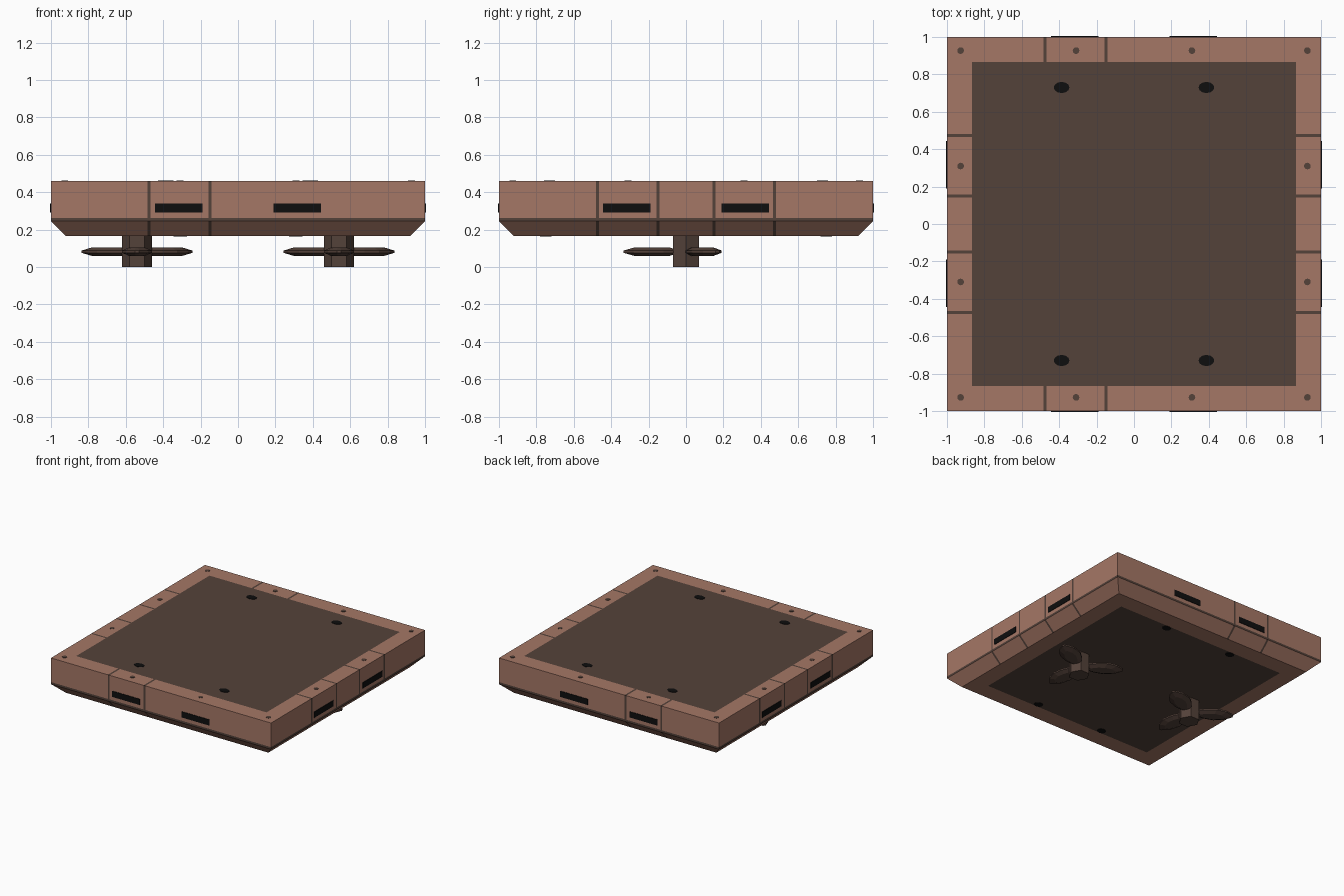
import bpy, bmesh, math
from mathutils import Vector, Matrix

if "Cube" in bpy.data.objects:
    bpy.data.objects.remove(bpy.data.objects["Cube"])


def mat(name, r, g, b):
    m = bpy.data.materials.new(name)
    lin = [((c / 255 + 0.055) / 1.055) ** 2.4 if c > 10 else c / 255 / 12.92 for c in (r, g, b)]
    m.diffuse_color = (*lin, 1)
    m.use_nodes = True
    m.node_tree.nodes["Principled BSDF"].inputs["Base Color"].default_value = m.diffuse_color
    return m


COPPER = mat("copper", 165, 119, 102)
BROWN = mat("dark_brown", 84, 66, 58)
BLACK = mat("black", 14, 14, 14)


def finish(name, bm, *mats):
    bmesh.ops.recalc_face_normals(bm, faces=bm.faces[:])
    me = bpy.data.meshes.new(name)
    bm.to_mesh(me)
    bm.free()
    for m in mats:
        me.materials.append(m)
    ob = bpy.data.objects.new(name, me)
    bpy.context.collection.objects.link(ob)
    return ob


def loft(bm, loops):
    """Skin a list of equal-length vertex loops and cap both ends."""
    rings = [[bm.verts.new(p) for p in lp] for lp in loops]
    n = len(rings[0])
    for a, b in zip(rings, rings[1:]):
        for i in range(n):
            bm.faces.new((a[i], a[(i + 1) % n], b[(i + 1) % n], b[i]))
    bm.faces.new(rings[0][::-1])
    bm.faces.new(rings[-1])


def square(r, z):
    return [(-r, -r, z), (r, -r, z), (r, r, z), (-r, r, z)]


# Platform: square slab with chamfered underside, cut along its painted regions
TOP, WALL, BASE = 0.46, 0.245, 0.165
TOP_PANEL, BASE_PANEL, SEAM = 0.865, 0.78, 0.008
X_SEAMS = (-0.475, -0.15)
Y_SEAMS = (-0.472, -0.15, 0.15, 0.472)

bm = bmesh.new()
loft(bm, [square(0.92, BASE), square(1, WALL), square(1, TOP)])


def cut(axis, value):
    no = Vector((0, 0, 0))
    no[axis] = 1
    bmesh.ops.bisect_plane(bm, geom=bm.verts[:] + bm.edges[:] + bm.faces[:],
                           plane_co=no * value, plane_no=no)


for axis, seams in ((0, X_SEAMS), (1, Y_SEAMS)):
    for edge in (TOP_PANEL, BASE_PANEL):
        cut(axis, edge)
        cut(axis, -edge)
    for s in seams:
        cut(axis, s - SEAM)
        cut(axis, s + SEAM)
cut(2, 0.262)

bm.normal_update()
for f in bm.faces:
    c = f.calc_center_median()
    reach = max(abs(c.x), abs(c.y))
    if f.normal.z > 0.9:
        dark = reach < TOP_PANEL
    elif f.normal.z < -0.9:
        dark = reach < BASE_PANEL
    else:
        dark = WALL < c.z < 0.262          # band along the foot of the wall
    if f.normal.z > -0.9:                  # seams across the copper rim
        if abs(c.y) > TOP_PANEL and abs(c.y) > abs(c.x):
            dark |= any(abs(c.x - s) < SEAM for s in X_SEAMS)
        if abs(c.x) > TOP_PANEL and abs(c.x) > abs(c.y):
            dark |= any(abs(c.y - s) < SEAM for s in Y_SEAMS)
    f.material_index = int(dark)
finish("platform", bm, COPPER, BROWN)

# Side vents: thin black plates, two on each wall
bm = bmesh.new()
for k in range(4):
    turn = Matrix.Rotation(k * math.pi / 2, 4, 'Z')
    for x in (-0.317, 0.317):
        m = turn @ Matrix.Translation((x, -1, 0.315)) @ Matrix.Diagonal((0.252, 0.008, 0.048, 1))
        bmesh.ops.create_cube(bm, size=1, matrix=m)
finish("side_vents", bm, BLACK)


def discs(name, spots, z, rx, ry, material):
    bm = bmesh.new()
    for x, y in spots:
        m = Matrix.Translation((x, y, z)) @ Matrix.Diagonal((rx, ry, 1, 1))
        bmesh.ops.create_cone(bm, cap_ends=True, segments=12, radius1=1, radius2=1,
                              depth=0.006, matrix=m)
    finish(name, bm, material)


# Painted holes above and below, and rivets on the rim
SIGNS = [(sx, sy) for sx in (-1, 1) for sy in (-1, 1)]
discs("top_holes", [(sx * 0.387, sy * 0.73) for sx, sy in SIGNS], TOP, 0.042, 0.03, BLACK)
discs("base_holes", [(sx * 0.31, sy * 0.75) for sx, sy in SIGNS], BASE, 0.036, 0.03, BLACK)
rivets = [(sx * a, sy * b) for sx, sy in SIGNS
          for a, b in ((0.927, 0.927), (0.31, 0.927), (0.927, 0.31))]
discs("rim_rivets", rivets, TOP, 0.018, 0.018, BROWN)

# Propellers: hexagonal hub with three bevelled leaf blades
LEAF = [(0.04, 0.03), (0.12, 0.066), (0.20, 0.08), (0.28, 0.058), (0.335, 0.012)]
outer = LEAF + [(r, -w) for r, w in reversed(LEAF)]
inner = [(0.17 + (r - 0.17) * 0.65, w * 0.55) for r, w in outer]

for side, x in (("left", -0.54), ("right", 0.54)):
    bm = bmesh.new()
    bmesh.ops.create_cone(bm, cap_ends=True, segments=6, radius1=0.08, radius2=0.08, depth=0.17,
                          matrix=Matrix.Translation((0, 0, 0.085))
                          @ Matrix.Rotation(math.pi / 2, 4, 'Z'))
    # keep two hub corners on the x axis
    v = max(bm.verts, key=lambda p: p.co.x)
    bmesh.ops.rotate(bm, verts=bm.verts[:], matrix=Matrix.Rotation(-math.atan2(v.co.y, v.co.x), 3, 'Z'))
    hub = finish(side + "_propeller_hub", bm, BROWN)
    hub.location.x = x

    bm = bmesh.new()
    for angle in (30, 150, 270):
        rot = Matrix.Rotation(math.radians(angle), 3, 'Z')
        loft(bm, [[rot @ Vector((r, w, 0.082 + z)) for r, w in shape]
                  for shape, z in ((inner, -0.022), (outer, -0.006), (outer, 0.006), (inner, 0.022))])
    blades = finish(side + "_propeller_blades", bm, BROWN)
    blades.location.x = x
